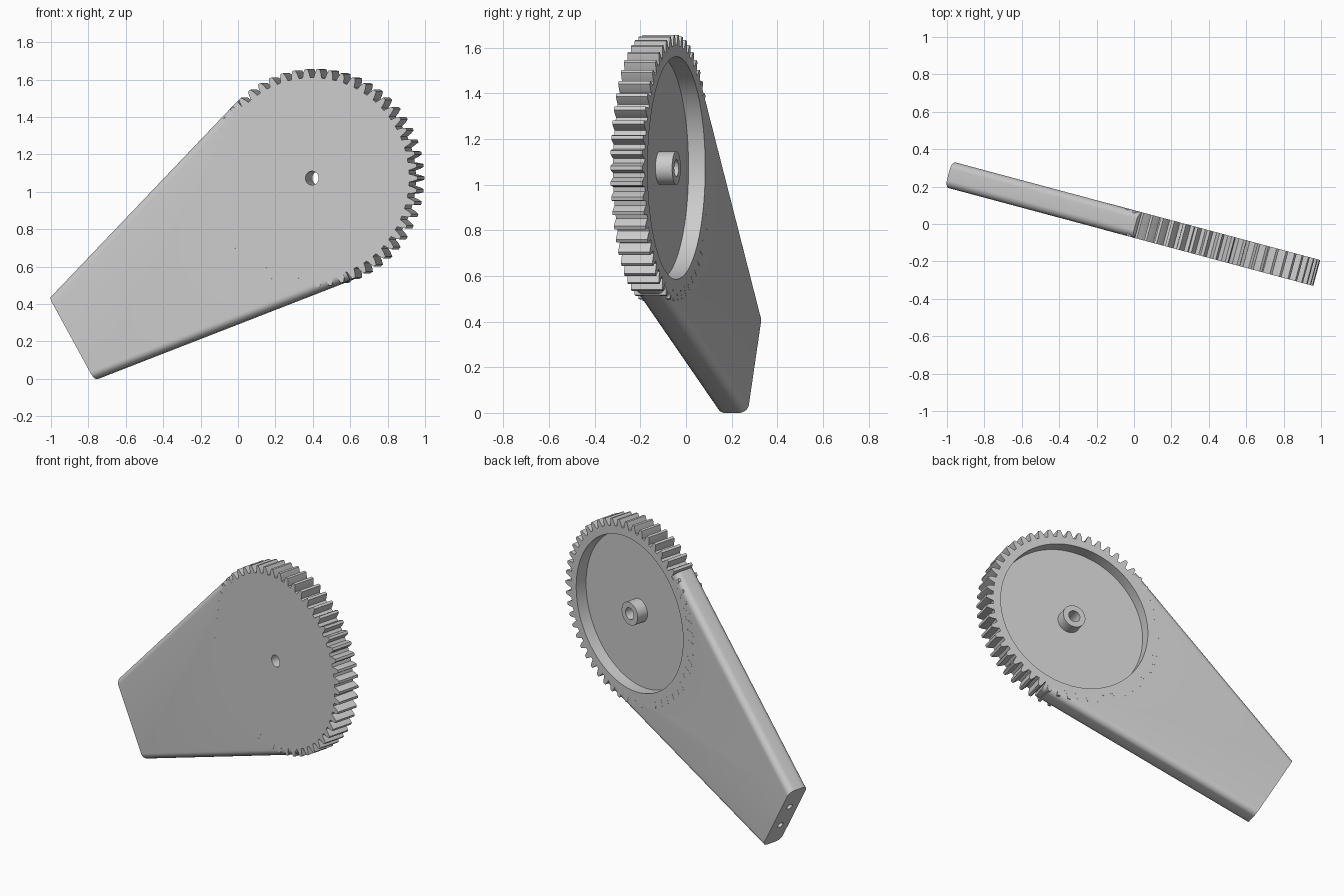
import bpy, bmesh, math
from mathutils import Vector

if "Cube" in bpy.data.objects:
    bpy.data.objects.remove(bpy.data.objects["Cube"], do_unlink=True)

HALF = 0.0715                      # half thickness
CU, CZ = 0.429, 1.073              # gear centre
TEETH, TIP, PITCH, ROOT = 54, 0.583, 0.561, 0.537
YAW = math.radians(-15)

mat = bpy.data.materials.new("light_grey_plastic")
mat.use_nodes = True
grey = (0.6, 0.6, 0.6, 1)
mat.diffuse_color = grey
mat.node_tree.nodes["Principled BSDF"].inputs["Base Color"].default_value = grey


def finish(bm, name):
    bmesh.ops.recalc_face_normals(bm, faces=bm.faces)
    mesh = bpy.data.meshes.new(name)
    bm.to_mesh(mesh)
    bm.free()
    obj = bpy.data.objects.new(name, mesh)
    bpy.context.collection.objects.link(obj)
    mesh.materials.append(mat)
    return obj


def select_only(obj):
    bpy.ops.object.select_all(action='DESELECT')
    obj.select_set(True)
    bpy.context.view_layer.objects.active = obj


# Gear: toothed outline, recessed back, central hub with a through hole
tooth = [(-0.34, ROOT), (-0.25, PITCH), (-0.12, TIP),
         (0.12, TIP), (0.25, PITCH), (0.34, ROOT)]
outline = [((i + f) * math.tau / TEETH, r) for i in range(TEETH) for f, r in tooth]
HOLE, HUB, RIM, FLOOR = 0.037, 0.073, 0.4875, -0.004
sections = [(HOLE, -HALF), (None, -HALF), (None, HALF), (RIM, HALF),
            (RIM, FLOOR), (HUB, FLOOR), (HUB, HALF), (HOLE, HALF)]
bm = bmesh.new()
rings = [[bm.verts.new((CU + (rad or r) * math.cos(a), v, CZ + (rad or r) * math.sin(a)))
          for a, r in outline] for rad, v in sections]
for k, ring in enumerate(rings):
    nxt = rings[(k + 1) % len(rings)]
    for i in range(len(ring)):
        j = (i + 1) % len(ring)
        bm.faces.new((ring[i], ring[j], nxt[j], nxt[i]))
gear = finish(bm, "gear")

# Arm: tapered plate tangent to the gear, its inner end following the gear
end_top, end_low = (-1.027, 0.437), (-0.78, 0.0)
a_top, a_low = math.radians(135.5), math.radians(290.6 + 0.0)


def on_gear(angle, radius):
    return CU + radius * math.cos(angle), CZ + radius * math.sin(angle)


tan_top, tan_low = on_gear(a_top, 0.59), on_gear(a_low, 0.579)
STEPS = 40
arc = [on_gear(a_low + (a_top - a_low) * i / STEPS, 0.52) for i in range(STEPS + 1)]
profile = [end_top, end_low, tan_low] + arc + [tan_top]
depth = HALF - 0.0006
bm = bmesh.new()
front = [bm.verts.new((u, -depth, z)) for u, z in profile]
back = [bm.verts.new((u, depth, z)) for u, z in profile]
bm.faces.new(front)
bm.faces.new(back[::-1])
for i in range(len(profile)):
    j = (i + 1) % len(profile)
    bm.faces.new((front[i], front[j], back[j], back[i]))
bmesh.ops.recalc_face_normals(bm, faces=bm.faces)
long_edges = [bm.edges.get(pair) for side in (front, back)
              for pair in ((side[1], side[2]), (side[-1], side[0]))]
bmesh.ops.bevel(bm, geom=long_edges, offset=0.04, segments=8, profile=0.5,
                affect='EDGES', clamp_overlap=False)
arm = finish(bm, "arm")

# Two screw holes in the outer end of the arm
p, q = Vector((end_top[0], 0, end_top[1])), Vector((end_low[0], 0, end_low[1]))
along = (q - p).normalized()
axis = Vector((-along.z, 0, along.x))
for side in (-1, 1):
    bpy.ops.mesh.primitive_cylinder_add(vertices=24, radius=0.02, depth=0.3,
                                        location=(p + q) / 2 + along * side * 0.085)
    cutter = bpy.context.object
    cutter.rotation_mode = 'QUATERNION'
    cutter.rotation_quaternion = axis.to_track_quat('Z', 'Y')
    cutter.hide_render = True
    select_only(arm)
    cut = arm.modifiers.new("screw_hole", 'BOOLEAN')
    cut.object = cutter
    cut.solver = 'EXACT'
    bpy.ops.object.modifier_apply(modifier=cut.name)
    bpy.data.objects.remove(cutter, do_unlink=True)

# Turn the whole assembly and shade it
for obj in (gear, arm):
    obj.rotation_euler.z = YAW
    select_only(obj)
    bpy.ops.object.shade_smooth_by_angle(angle=math.radians(25))
